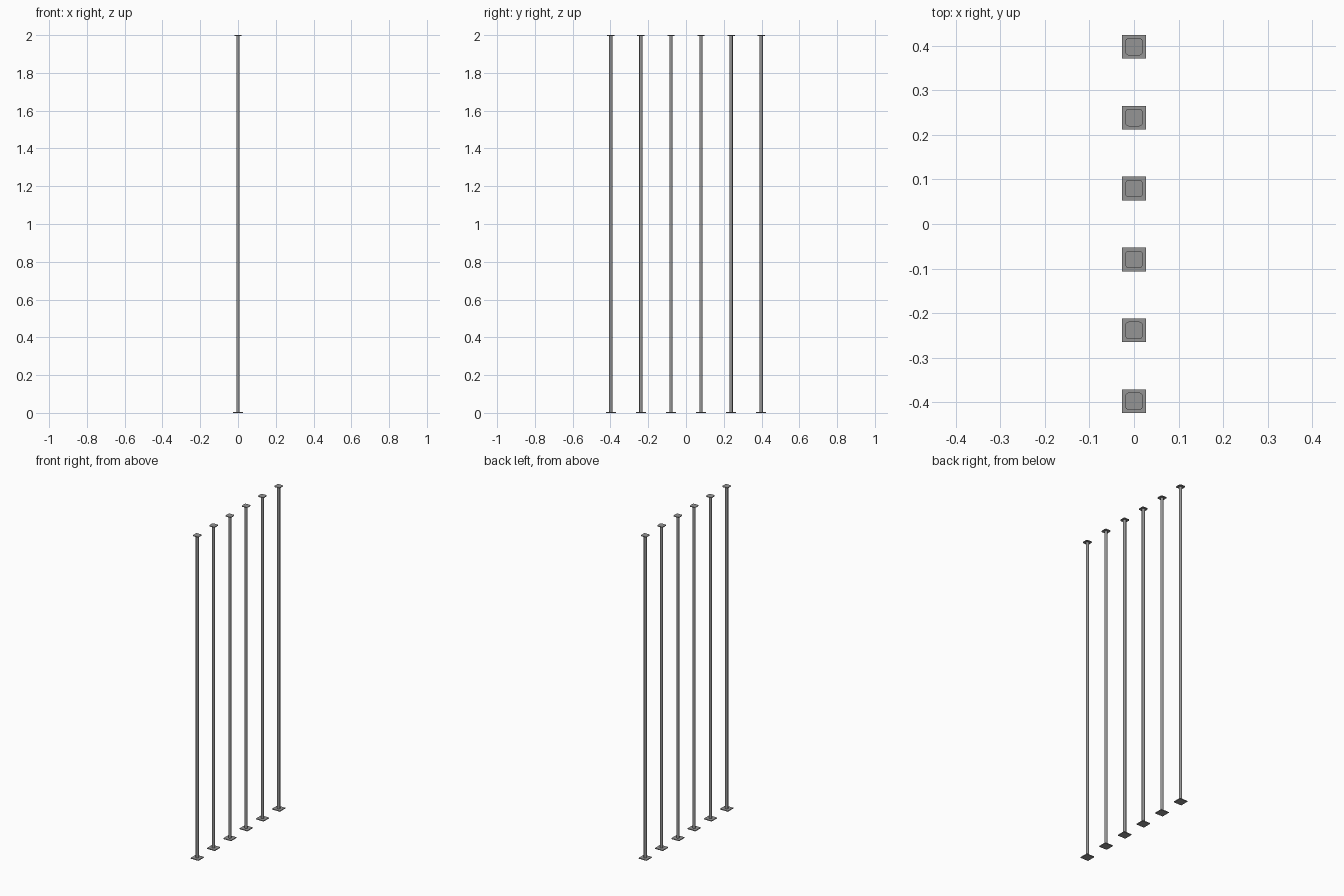
import bpy, bmesh
from math import pi

if "Cube" in bpy.data.objects:
    bpy.data.objects.remove(bpy.data.objects["Cube"])

# Dark grey painted metal
metal = bpy.data.materials.new("dark_metal")
metal.diffuse_color = (0.3, 0.3, 0.3, 1)
metal.use_nodes = True
metal.node_tree.nodes["Principled BSDF"].inputs["Base Color"].default_value = metal.diffuse_color

def plate(name, y, z0, z1, size, bevel=0.0):
    # Square plate, optionally with rounded vertical corners
    bm = bmesh.new()
    bmesh.ops.create_cube(bm, size=1)
    for v in bm.verts:
        v.co = (v.co.x * size, v.co.y * size, z0 if v.co.z < 0 else z1)
    if bevel:
        edges = [e for e in bm.edges if abs(e.verts[0].co.z - e.verts[1].co.z) > 1e-5]
        bmesh.ops.bevel(bm, geom=edges, offset=bevel, segments=4, profile=0.5, affect='EDGES')
    me = bpy.data.meshes.new(name)
    bm.to_mesh(me)
    bm.free()
    me.materials.append(metal)
    ob = bpy.data.objects.new(name, me)
    ob.location.y = y
    bpy.context.collection.objects.link(ob)

def pole(name, y):
    # Slim round pole
    bpy.ops.mesh.primitive_cylinder_add(vertices=24, radius=0.0088, depth=1.992, location=(0, y, 1.0))
    ob = bpy.context.object
    ob.name = name
    ob.data.materials.append(metal)
    bpy.ops.object.shade_smooth_by_angle(angle=pi / 6)

for i in range(6):
    y = -0.398 + 0.1592 * i
    plate(f"base_plate_{i+1}", y, 0.0, 0.005, 0.053)
    pole(f"pole_{i+1}", y)
    plate(f"top_plate_{i+1}", y, 1.996, 2.0, 0.039, 0.008)
